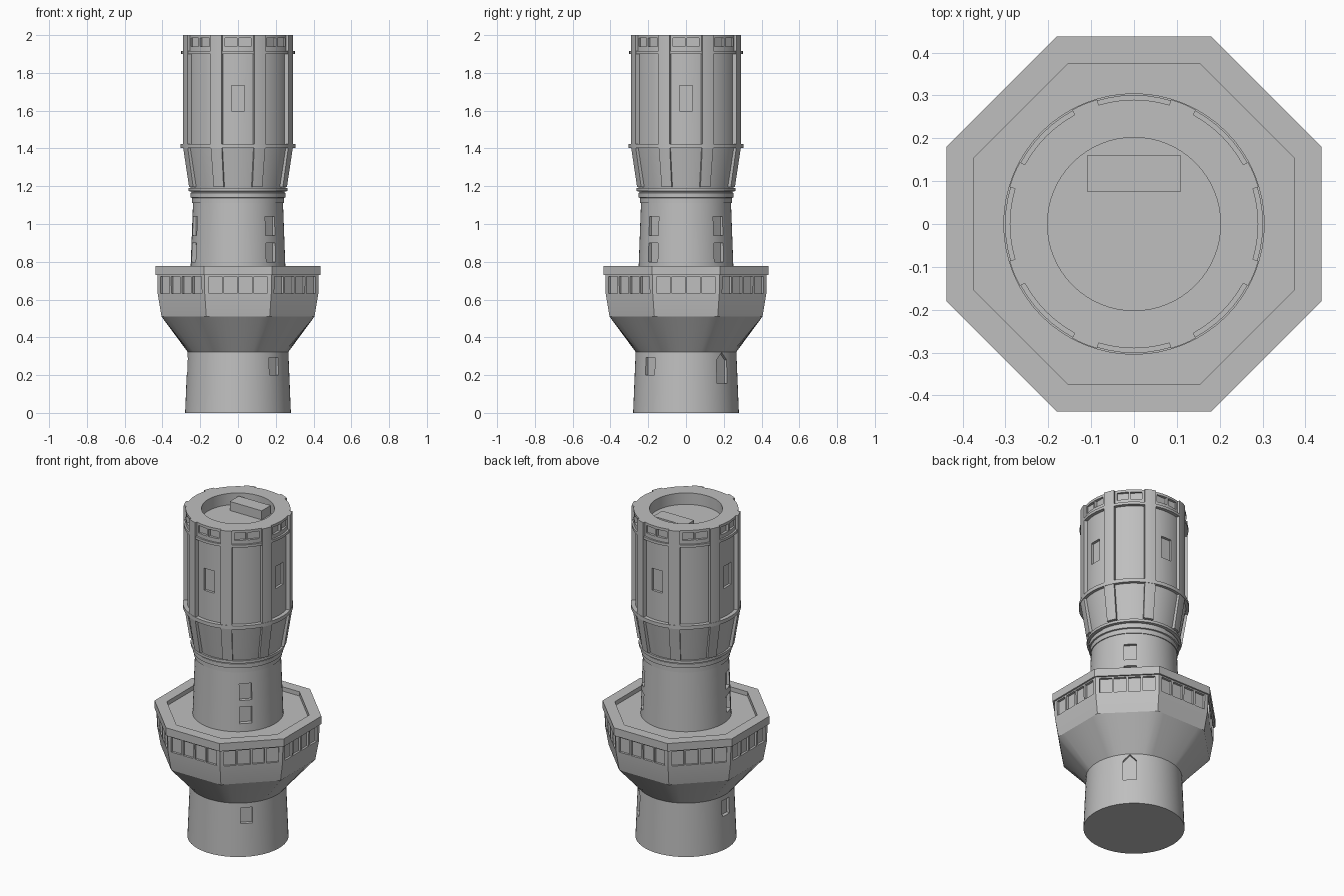
import bpy, bmesh, math
from mathutils import Matrix, Vector

if "Cube" in bpy.data.objects:
    bpy.data.objects.remove(bpy.data.objects["Cube"])

SEG = 64
grey = bpy.data.materials.new("stone grey")
grey.diffuse_color = (0.52, 0.52, 0.52, 1)
grey.use_nodes = True
grey.node_tree.nodes["Principled BSDF"].inputs["Base Color"].default_value = grey.diffuse_color


def finish(name, bm, smooth=True):
    bmesh.ops.recalc_face_normals(bm, faces=bm.faces)
    me = bpy.data.meshes.new(name)
    bm.to_mesh(me)
    bm.free()
    ob = bpy.data.objects.new(name, me)
    bpy.context.collection.objects.link(ob)
    me.materials.append(grey)
    if smooth:
        shade(ob)
    return ob


def select(ob):
    bpy.ops.object.select_all(action='DESELECT')
    ob.select_set(True)
    bpy.context.view_layer.objects.active = ob


def shade(ob):
    select(ob)
    bpy.ops.object.shade_smooth_by_angle(angle=math.radians(25))


def skin(bm, loops):
    """Bridge equal-length point loops and cap both ends."""
    rings = [[bm.verts.new(p) for p in lp] for lp in loops]
    n = len(rings[0])
    for a, b in zip(rings, rings[1:]):
        for i in range(n):
            j = (i + 1) % n
            bm.faces.new((a[i], a[j], b[j], b[i]))
    bm.faces.new(rings[0][::-1])
    bm.faces.new(rings[-1])


def ring(size, z, octagon=False):
    """Circle of radius size, or octagon of apothem size."""
    pts = []
    for i in range(SEG):
        a = math.tau * i / SEG
        r = size
        if octagon:
            off = (a + math.pi / 8) % (math.pi / 4) - math.pi / 8
            r = size / math.cos(off)
        pts.append((r * math.cos(a), r * math.sin(a), z))
    return pts


def loft(name, profile, smooth=True):
    bm = bmesh.new()
    skin(bm, [ring(*p) for p in profile])
    return finish(name, bm, smooth)


def box(bm, ang, r, t, z, depth, w, h):
    """Box facing outward at angle ang, centred at radius r and sideways shift t."""
    m = (Matrix.Rotation(math.radians(ang), 4, 'Z') @ Matrix.Translation((r, t, z))
         @ Matrix.Diagonal((depth, w, h, 1)))
    bmesh.ops.create_cube(bm, size=1, matrix=m)


def cut(ob, bm):
    cutter = finish("cutter", bm, False)
    cutter.hide_render = True
    mod = ob.modifiers.new("cut", 'BOOLEAN')
    mod.operation, mod.solver, mod.object = 'DIFFERENCE', 'EXACT', cutter
    select(ob)
    bpy.ops.object.modifier_apply(modifier=mod.name)
    bpy.data.objects.remove(cutter)
    shade(ob)


# Lower shaft with two windows and a pointed door
base = loft("lower_shaft", [(0.28, 0), (0.266, 0.34)], False)
bm = bmesh.new()
for ang in (-45, 180):
    box(bm, ang, 0.28, 0, 0.247, 0.06, 0.068, 0.095)
rot = Matrix.Rotation(math.radians(45), 4, 'Z')
outline = [(-0.038, 0.155), (0.038, 0.155), (0.038, 0.28), (0, 0.32), (-0.038, 0.28)]
skin(bm, [[rot @ Vector((r, y, z)) for y, z in outline] for r in (0.25, 0.31)])
cut(base, bm)

# Bowl that turns from round to octagonal, with a window band
bowl = loft("octagon_bowl", [(0.266, 0.322), (0.405, 0.51, True), (0.425, 0.63, True),
                             (0.427, 0.74, True)], False)
bm = bmesh.new()
for k in range(8):
    for i in range(4):
        box(bm, 45 * k, 0.427, (i - 1.5) * 0.08, 0.677, 0.03, 0.068, 0.09)
cut(bowl, bm)

# Deck slab with a sunken floor
loft("deck", [(0.437, 0.73, True), (0.437, 0.778, True), (0.373, 0.778, True),
              (0.373, 0.752, True)])

# Upper shaft with pairs of windows
shaft = loft("upper_shaft", [(0.252, 0.74), (0.238, 1.12)], False)
bm = bmesh.new()
for ang in (-45, 45, 198):
    for z in (0.85, 0.99):
        box(bm, ang, 0.25, 0, z, 0.055, 0.07, 0.1)
cut(shaft, bm)

# Stepped collar below the head
loft("collar", [(0.243, 1.11), (0.243, 1.138), (0.251, 1.14), (0.251, 1.165), (0.246, 1.167),
                (0.246, 1.172), (0.262, 1.174), (0.262, 1.19), (0.24, 1.19)])

# Flared underside and main drum of the head
loft("head_flare", [(0.25, 1.185), (0.288, 1.405)])
drum = loft("head_drum", [(0.281, 1.40), (0.281, 1.91)], False)
bm = bmesh.new()
for k in range(4):
    box(bm, 90 * k, 0.29, 0, 1.665, 0.05, 0.07, 0.135)
cut(drum, bm)

# Crown with paired windows and a sunken roof
crown = loft("crown", [(0.29, 1.905), (0.29, 2.0), (0.202, 2.0), (0.202, 1.93)], False)
bm = bmesh.new()
for k in range(8):
    for t in (-0.037, 0.037):
        box(bm, 45 * k, 0.29, t, 1.962, 0.034, 0.064, 0.045)
cut(crown, bm)

# Raised bands around the head
for name, r, z0, z1 in (("lower_band", 0.305, 1.402, 1.424), ("upper_band", 0.301, 1.9, 1.916)):
    loft(name, [(0.27, z0), (r, z0), (r, z1), (0.27, z1)])

# Eight ribs: tapered brackets below, straight pilasters above
bm = bmesh.new()
for k in range(8):
    mid = 22.5 + 45 * k
    angs = [math.radians(mid + d) for d in (-6, -3, 0, 3, 6)]
    for sect in ([(0.24, 0.27, 1.195), (0.27, 0.303, 1.405)],
                 [(0.27, 0.303, 1.42), (0.27, 0.303, 2.0)]):
        loops = []
        for ri, ro, z in sect:
            loops.append([(ro * math.cos(a), ro * math.sin(a), z) for a in angs]
                         + [(ri * math.cos(a), ri * math.sin(a), z) for a in angs[::-1]])
        skin(bm, loops)
finish("head_ribs", bm)

# Box housing on the roof
bm = bmesh.new()
box(bm, 0, 0, 0.118, 1.955, 0.216, 0.086, 0.06)
finish("roof_box", bm, False)
